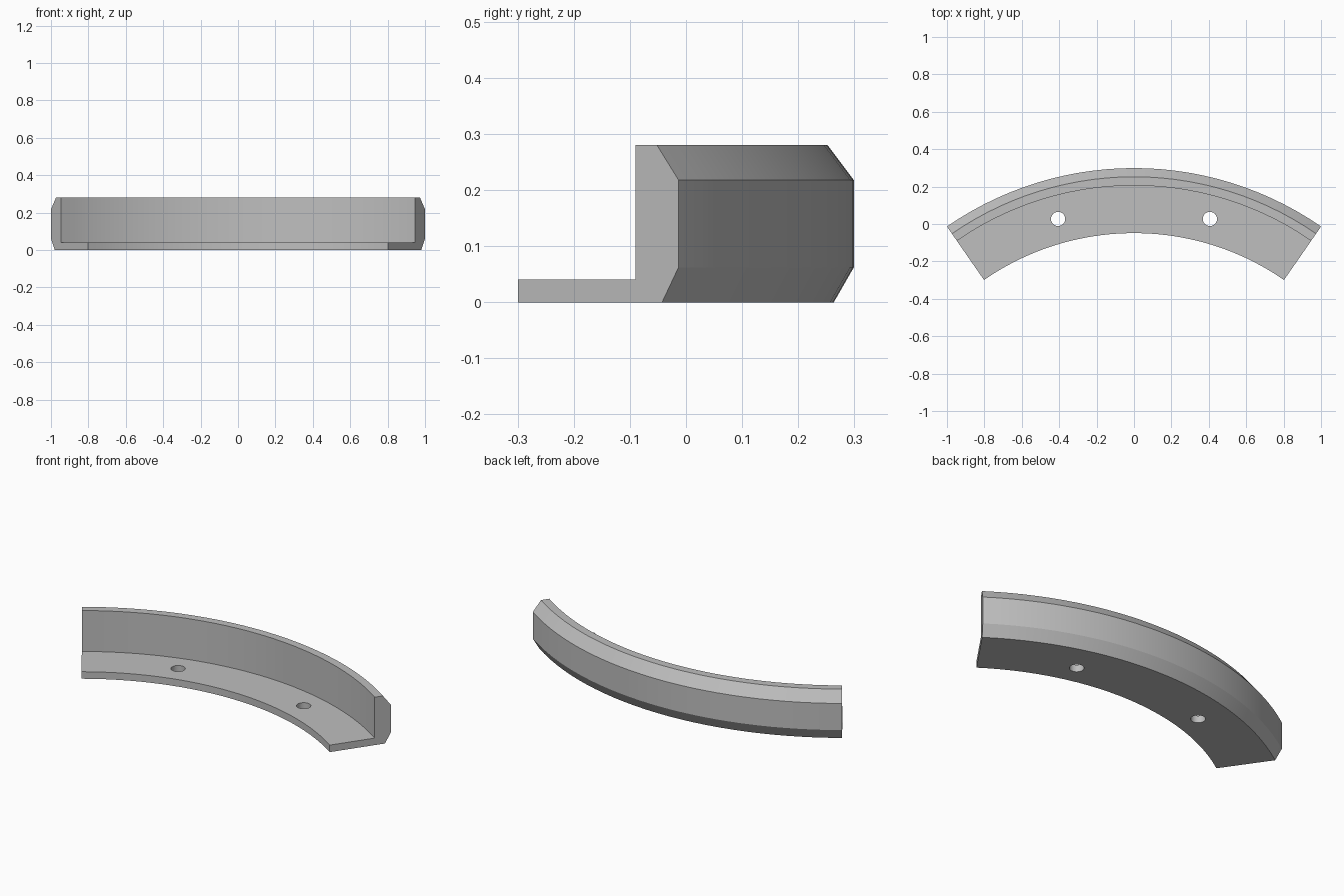
import bpy, bmesh, math

if "Cube" in bpy.data.objects:
    bpy.data.objects.remove(bpy.data.objects["Cube"])

HALF_ANGLE = math.radians(34.7)
CENTRE_Y = -1.4576      # centre of the arc
SEGMENTS = 28

grey = bpy.data.materials.new("light grey")
grey.diffuse_color = (0.52, 0.52, 0.52, 1)
grey.use_nodes = True
grey.node_tree.nodes["Principled BSDF"].inputs["Base Color"].default_value = grey.diffuse_color

# Cross-section as (radius, height): thin inner ledge and chamfered outer wall
profile = [(1.409, 0), (1.721, 0), (1.7566, 0.062), (1.7566, 0.218),
           (1.710, 0.28), (1.6635, 0.28), (1.6635, 0.041), (1.409, 0.041)]


def polar(radius, angle, z):
    return (radius * math.sin(angle), CENTRE_Y + radius * math.cos(angle), z)


# Curved bracket: sweep the cross-section along the arc
bm = bmesh.new()
rings = []
for i in range(SEGMENTS + 1):
    a = HALF_ANGLE * (2 * i / SEGMENTS - 1)
    rings.append([bm.verts.new(polar(r, a, z)) for r, z in profile])
n = len(profile)
for r0, r1 in zip(rings, rings[1:]):
    for j in range(n):
        k = (j + 1) % n
        bm.faces.new((r0[j], r0[k], r1[k], r1[j]))
bm.faces.new(rings[0])
bm.faces.new(rings[-1])
bmesh.ops.recalc_face_normals(bm, faces=bm.faces)
mesh = bpy.data.meshes.new("curved_bracket")
bm.to_mesh(mesh)
bm.free()
mesh.materials.append(grey)
bracket = bpy.data.objects.new("curved_bracket", mesh)
bpy.context.collection.objects.link(bracket)

# Two screw holes through the ledge
for side in (-1, 1):
    bpy.ops.mesh.primitive_cylinder_add(vertices=32, radius=0.038, depth=0.2,
                                        location=(side * 0.406, 0.027, 0.02))
    cutter = bpy.context.object
    cutter.name = "hole_cutter"
    cutter.hide_render = True
    cutter.data.materials.append(grey)
    cut = bracket.modifiers.new("screw_hole", 'BOOLEAN')
    cut.operation = 'DIFFERENCE'
    cut.solver = 'EXACT'
    cut.object = cutter
    bpy.ops.object.select_all(action='DESELECT')
    bracket.select_set(True)
    bpy.context.view_layer.objects.active = bracket
    bpy.ops.object.modifier_apply(modifier=cut.name)
    bpy.data.objects.remove(cutter)

# Smooth along the arc, crisp at the chamfers
bpy.ops.object.shade_smooth_by_angle(angle=math.radians(25))
